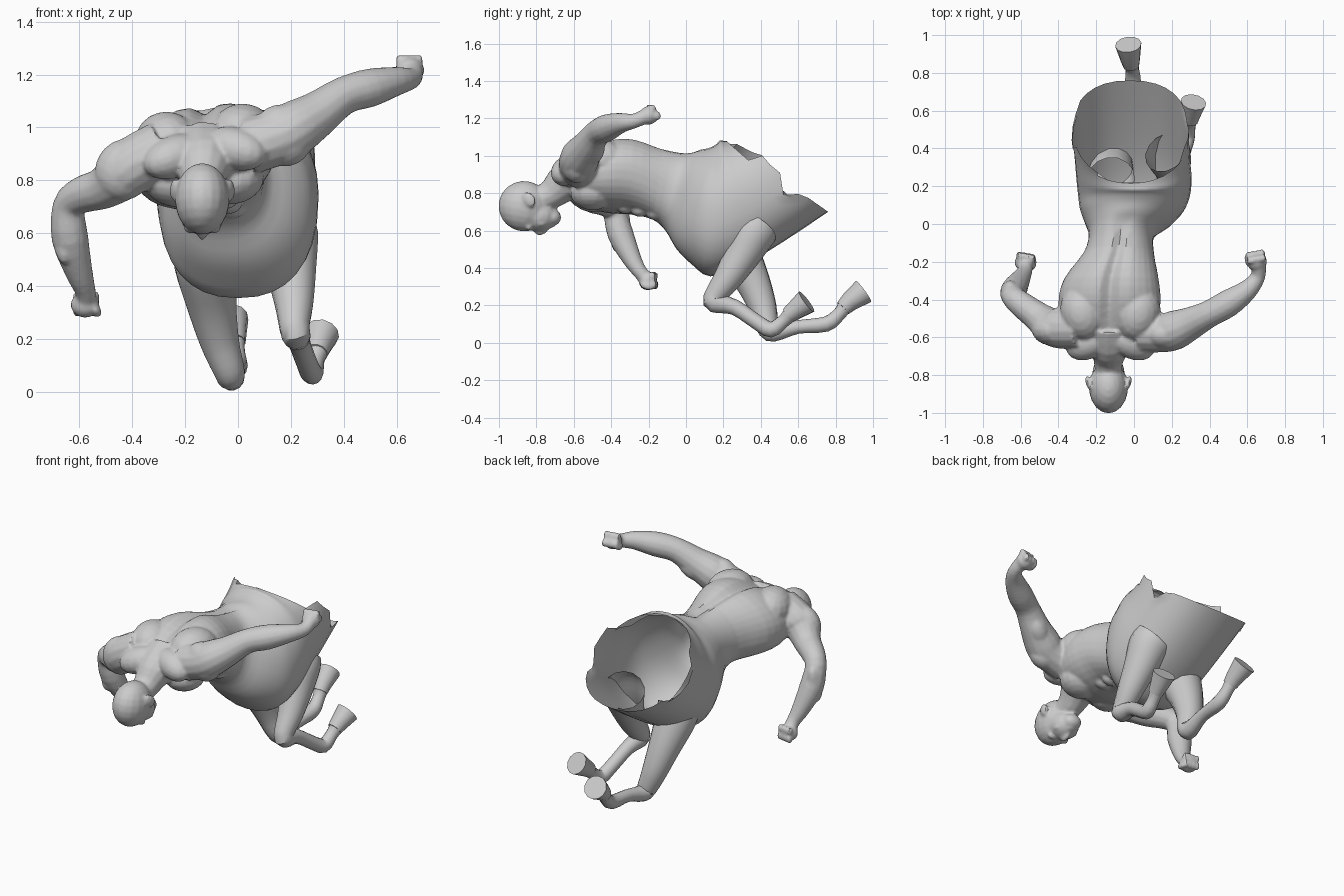
import bpy, bmesh, math, random
from mathutils import Vector, Matrix, Euler

if "Cube" in bpy.data.objects:
    bpy.data.objects.remove(bpy.data.objects["Cube"])

random.seed(4)


def finish(bm, name):
    bmesh.ops.recalc_face_normals(bm, faces=bm.faces)
    me = bpy.data.meshes.new(name)
    bm.to_mesh(me)
    bm.free()
    ob = bpy.data.objects.new(name, me)
    bpy.context.collection.objects.link(ob)
    return ob


def smooth_path(keys, steps):
    """Catmull-Rom interpolation through tuples of any length."""
    out = []
    for i in range(len(keys) - 1):
        a, b, c, d = (keys[max(0, min(len(keys) - 1, i + k))] for k in (-1, 0, 1, 2))
        for s in range(steps):
            t = s / steps
            out.append([0.5 * (2 * q + (r - p) * t + (2 * p - 5 * q + 4 * r - u) * t * t
                               + (3 * q - p - 3 * r + u) * t ** 3)
                        for p, q, r, u in zip(a, b, c, d)])
    return out + [list(keys[-1])]


def loft(name, rings, cap_start=True, cap_end=True):
    bm = bmesh.new()
    vs = [[bm.verts.new(p) for p in ring] for ring in rings]
    n = len(vs[0])
    for a, b in zip(vs, vs[1:]):
        for i in range(n):
            bm.faces.new((a[i], a[(i + 1) % n], b[(i + 1) % n], b[i]))
    if cap_start:
        bm.faces.new(vs[0])
    if cap_end:
        bm.faces.new(vs[-1])
    return finish(bm, name)


def limb(name, keys, sides=14, steps=3, cap_start=True):
    """Round tube through (x, y, z, radius) keys."""
    pts = smooth_path(keys, steps)
    pos = [Vector(p[:3]) for p in pts]
    rings, side = [], None
    for i, p in enumerate(pts):
        t = (pos[min(i + 1, len(pos) - 1)] - pos[max(i - 1, 0)]).normalized()
        ref = side if side else t.orthogonal()
        side = (ref - t * ref.dot(t)).normalized()
        up = t.cross(side)
        rings.append([pos[i] + (side * math.cos(k * math.tau / sides)
                                + up * math.sin(k * math.tau / sides)) * p[3]
                      for k in range(sides)])
    return loft(name, rings, cap_start)


def blobs(name, items, seg=16):
    """Ellipsoids: (centre, radii, euler degrees)."""
    bm = bmesh.new()
    for c, r, e in items:
        m = (Matrix.Translation(c) @ Euler([math.radians(v) for v in e]).to_matrix().to_4x4()
             @ Matrix.Diagonal((*r, 1)))
        bmesh.ops.create_uvsphere(bm, u_segments=seg, v_segments=seg * 5 // 8, radius=1, matrix=m)
    return finish(bm, name)


# Trunk: leaning torso flowing into an open, torn barrel
# keys: top y, top z, bottom y, bottom z, centre x, half width, roll, spine groove
trunk = [
    (-.64, .95, -.62, .79, -.13, .12, .0, .0),
    (-.56, 1.01, -.56, .74, -.13, .23, .1, .02),
    (-.42, 1.08, -.43, .70, -.13, .27, .12, .045),
    (-.28, 1.09, -.30, .69, -.12, .25, .12, .045),
    (-.12, 1.04, -.18, .66, -.08, .185, .06, .03),
    (.00, 1.02, -.11, .60, -.065, .175, .0, .02),
    (.07, 1.03, -.05, .50, -.03, .23, .0, .0),
    (.12, 1.04, .03, .42, -.01, .275, .0, .0),
    (.16, 1.06, .13, .355, .0, .295, .0, .0),
    (.18, 1.08, .30, .41, .0, .305, .0, .0),
    (.20, 1.08, .52, .54, -.01, .305, .0, .0),
    (.22, 1.08, .76, .70, -.02, .31, .0, .0)]
N = 32
path = smooth_path(trunk, 3)
rings = []
for j, (yt, zt, yb, zb, cx, hw, roll, groove) in enumerate(path):
    mid = Vector((cx, (yt + yb) / 2, (zt + zb) / 2))
    half = Vector((0, yt - yb, zt - zb)) / 2
    ring = []
    for k in range(N):
        a = k * math.tau / N
        c, s = math.cos(a), math.sin(a)
        n = 2.05 if c > 0 else 2.35
        c, s = (math.copysign(abs(v) ** (2 / n), v) for v in (c, s))
        p = mid + half * c + Vector((hw * s, 0, roll * hw * s))
        if c > 0:
            p.z -= groove * math.exp(-(s / .16) ** 2)
        if j == len(path) - 1 and c > -.5:
            p += Vector((0, .57, .82)) * random.uniform(-.10, .06) * abs(s)
        ring.append(p)
    rings.append(ring)
loft("barrel_shell", rings[12:], False, False)
upper = [loft("upper_body", rings[:19])]

# Back, chest and belly muscles
muscles = [((-.27, -.47, .94), (.12, .15, .12), (0, -15, 15)),
           ((.02, -.47, .98), (.12, .15, .11), (0, 10, -15)),
           ((-.24, -.50, .79), (.12, .12, .09), (0, 10, 10)),
           ((-.02, -.50, .80), (.12, .12, .09), (0, -10, -10)),
           ((-.24, -.63, .89), (.13, .085, .08), (0, -20, 25)),
           ((-.01, -.63, .92), (.13, .085, .08), (0, 15, -25)),
           # shoulder caps, upper arm and forearm swells
           ((.17, -.585, .97), (.11, .085, .12), (0, -30, 0)),
           ((-.43, -.56, .84), (.11, .085, .12), (0, 30, 0)),
           ((.30, -.50, 1.02), (.10, .06, .06), (0, -35, 25)),
           ((-.51, -.49, .755), (.10, .06, .055), (0, -25, -30)),
           ((.49, -.42, 1.165), (.10, .05, .055), (0, -15, 30)),
           ((-.655, -.35, .60), (.045, .05, .12), (-10, 0, 0))]
for i in range(3):
    for s in (-1, 1):
        muscles.append(((-.11 + i * .015 + s * .055, -.33 + i * .08, .725 - i * .017),
                        (.055, .045, .035), (-10, 0, 0)))
upper.append(blobs("muscles", muscles))

# Neck and head, face turned to the ground
upper.append(limb("neck", [(-.135, -.80, .76, .07), (-.135, -.72, .795, .08),
                           (-.13, -.64, .86, .11), (-.13, -.54, .89, .14)]))
hx = -.135
head = [((hx, -.865, .73), (.104, .138, .135), (-10, 0, 0)),
        ((hx, -.79, .68), (.086, .10, .085), (-10, 0, 0)),
        ((hx, -.715, .67), (.058, .048, .045), (0, 0, 0)),
        ((hx, -.775, .605), (.017, .04, .03), (20, 0, 0)),
        ((hx, -.72, .63), (.032, .018, .016), (0, 0, 0))]
for s in (-1, 1):
    head += [((hx + s * .038, -.84, .617), (.036, .016, .018), (0, 0, 0)),
             ((hx + s * .05, -.775, .64), (.028, .03, .022), (0, 0, 0)),
             ((hx + s * .105, -.84, .765), (.016, .034, .044), (35, 0, s * -15))]
upper.append(blobs("head", head, 18))

# Arms: one raised to the side, one hanging
upper.append(limb("raised_arm", [
    (.04, -.57, .93, .11), (.16, -.575, .965, .105), (.22, -.56, 1.0, .105),
    (.30, -.525, 1.05, .088), (.40, -.475, 1.12, .072), (.50, -.42, 1.15, .073),
    (.60, -.35, 1.175, .055), (.655, -.28, 1.185, .04), (.66, -.22, 1.21, .04)]))
upper.append(limb("hanging_arm", [
    (-.28, -.55, .92, .11), (-.39, -.55, .86, .11), (-.44, -.54, .82, .10),
    (-.51, -.49, .77, .08), (-.59, -.43, .745, .07), (-.64, -.385, .70, .062),
    (-.635, -.35, .58, .07), (-.60, -.29, .45, .052),
    (-.578, -.25, .385, .04), (-.575, -.22, .35, .04)]))


# Fists with curled fingers and a thumb
def fist(name, centre, tilt, side):
    c = Vector(centre)
    rot = Euler([math.radians(v) for v in tilt]).to_matrix()
    items = [(c, (.056, .05, .05), tilt)]
    for i in range(4):
        for y, z in ((.022, .032), (.038, -.012)):
            p = c + rot @ Vector((-.038 + i * .025, y, z))
            items.append((p, (.0145, .022, .026), tilt))
    items.append((c + rot @ Vector((side * .045, .01, -.025)), (.018, .038, .02), tilt))
    upper.append(blobs(name, items, 12))


fist("raised_fist", (.65, -.20, 1.215), (15, 0, 10), -1)
fist("hanging_fist", (-.578, -.205, .33), (-15, 0, -10), 1)

# Fuse the upper body into one skin, then open it where it meets the barrel
bpy.ops.object.select_all(action='DESELECT')
for ob in upper:
    ob.select_set(True)
body = upper[0]
bpy.context.view_layer.objects.active = body
bpy.ops.object.join()
mod = body.modifiers.new("fuse", 'REMESH')
mod.mode, mod.voxel_size = 'VOXEL', .009
bpy.ops.object.modifier_apply(modifier=mod.name)
mod = body.modifiers.new("soften", 'SMOOTH')
mod.factor, mod.iterations = .5, 4
bpy.ops.object.modifier_apply(modifier=mod.name)
bm = bmesh.new()
bm.from_mesh(body.data)
bmesh.ops.bisect_plane(bm, geom=bm.verts[:] + bm.edges[:] + bm.faces[:], clear_outer=True,
                       plane_co=(0, -.11, .8), plane_no=(0, 1, 0))
bm.to_mesh(body.data)
bm.free()

# Folded front legs, open where they enter the barrel
limb("right_foreleg", [(.17, .38, .62, .12), (.185, .355, .58, .12), (.20, .30, .47, .098),
                       (.212, .22, .34, .075), (.213, .155, .25, .058), (.22, .155, .215, .055),
                       (.23, .26, .19, .042), (.26, .38, .11, .04), (.28, .455, .07, .042),
                       (.29, .52, .115, .036), (.298, .555, .15, .042)], cap_start=False)
limb("left_foreleg", [(-.12, .24, .55, .125), (-.12, .28, .47, .12), (-.10, .355, .33, .095),
                      (-.07, .41, .19, .075), (-.035, .435, .085, .06), (-.025, .47, .055, .05),
                      (-.01, .60, .085, .037), (-.005, .75, .10, .042),
                      (-.01, .82, .155, .036), (-.015, .85, .195, .042)], cap_start=False)
limb("right_hoof", [(.295, .545, .145, .044), (.302, .585, .175, .053), (.315, .645, .22, .068)],
     12, 1)
limb("left_hoof", [(-.015, .84, .185, .044), (-.02, .875, .22, .053), (-.03, .95, .275, .07)],
     12, 1)

# Shading
bpy.ops.object.select_all(action='SELECT')
bpy.ops.object.shade_smooth_by_angle(angle=math.radians(35))
